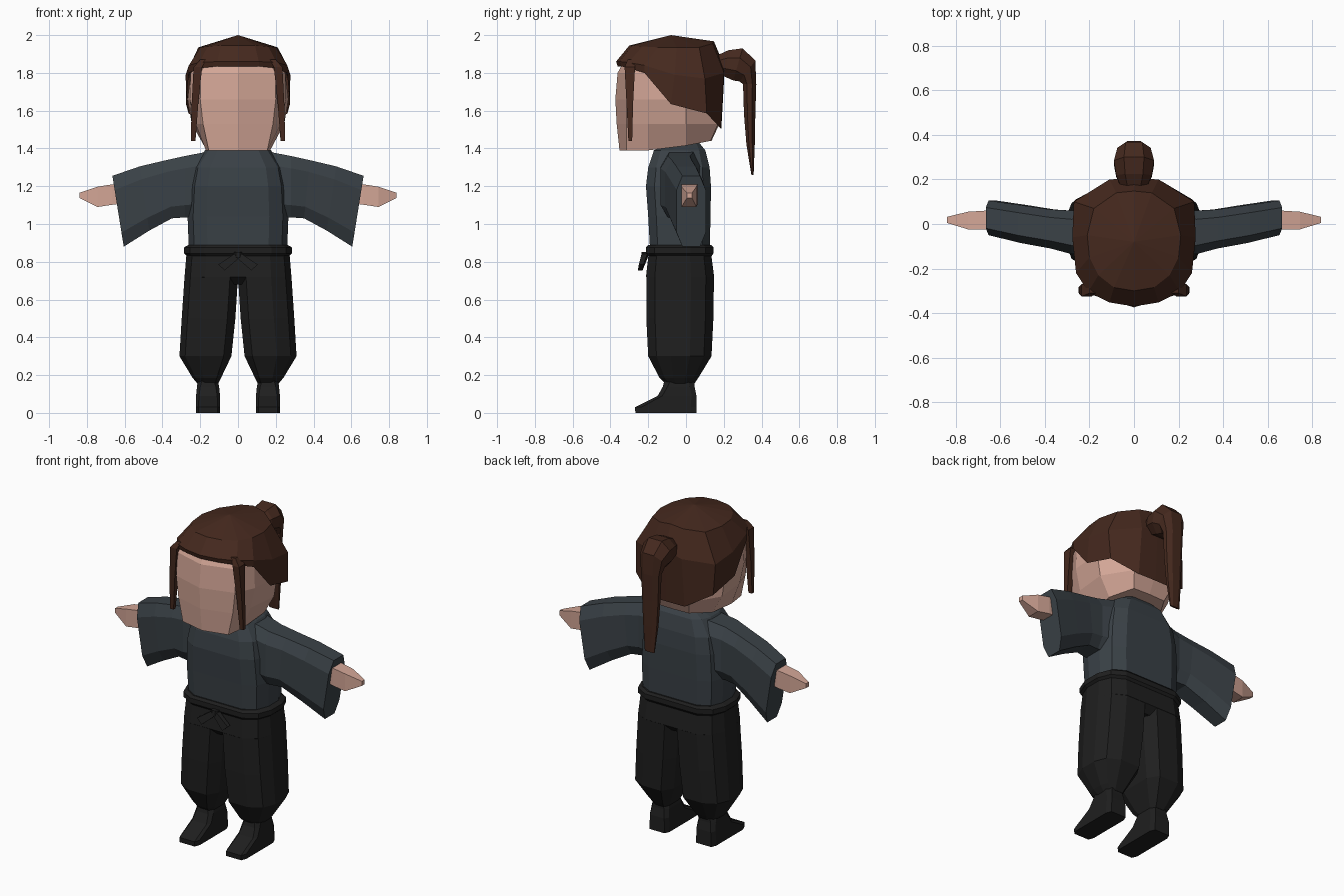
import bpy, bmesh


def material(name, rgb):
    m = bpy.data.materials.new(name)
    m.diffuse_color = (*rgb, 1)
    return m


SKIN = material("skin", (0.65, 0.38, 0.305))
HAIR = material("brown hair", (0.060, 0.022, 0.013))
SHIRT = material("slate cloth", (0.042, 0.053, 0.062))
TROUSER = material("black cloth", (0.0135, 0.0135, 0.0135))


def loft(name, rings, mat, cap_start=True, cap_end=True):
    """Skin a list of equally sized point rings with flat faces."""
    bm = bmesh.new()
    vs = [[bm.verts.new(p) for p in r] for r in rings]
    n = len(vs[0])
    for a, b in zip(vs, vs[1:]):
        for i in range(n):
            j = (i + 1) % n
            bm.faces.new((a[i], a[j], b[j], b[i]))
    if cap_start:
        bm.faces.new(vs[0][::-1])
    if cap_end:
        bm.faces.new(vs[-1])
    bmesh.ops.remove_doubles(bm, verts=bm.verts, dist=1e-5)
    bmesh.ops.recalc_face_normals(bm, faces=bm.faces)
    me = bpy.data.meshes.new(name)
    bm.to_mesh(me)
    bm.free()
    me.materials.append(mat)
    ob = bpy.data.objects.new(name, me)
    bpy.context.collection.objects.link(ob)
    return ob


def sym(half):
    """Close a half ring that starts and ends on the centre line."""
    return half + [(-x, y, z) for x, y, z in half[-2:0:-1]]


def octagon(a0, a1, b0, b1, c):
    """Rectangle with chamfered corners."""
    ca, cb = c * (a1 - a0), c * (b1 - b0)
    return [(a0 + ca, b0), (a1 - ca, b0), (a1, b0 + cb), (a1, b1 - cb),
            (a1 - ca, b1), (a0 + ca, b1), (a0, b1 - cb), (a0, b0 + cb)]


def flat_ring(x0, x1, y0, y1, z, c=0.25):
    return [(x, y, z) for x, y in octagon(x0, x1, y0, y1, c)]


OUTER = ((.62, 0), (.89, .13), (1, .36), (1, .66), (.89, .88), (.62, 1))


def body_ring(w, y0, y1, z):
    """Rounded cross-section of the trunk."""
    return sym([(u * w, y0 + v * (y1 - y0), z) for u, v in ((0, 0), *OUTER, (0, 1))])


def leg_ring(x0, x1, y0, y1, z):
    """Rounded outside, squarer inside."""
    return [(x0 + u * (x1 - x0), y0 + v * (y1 - y0), z)
            for u, v in ((0, .2), (.15, 0), *OUTER, (.15, 1), (0, .8))]


def flip(rings, s):
    return [[(s * x, y, z) for x, y, z in r] for r in rings]


def at(z, *xy):
    return sym([(x, y, z) for x, y in xy])


# Head
loft("head", [
    sym([(0, -.352, 1.39), (.155, -.315, 1.39), (.17, -.2, 1.39),
         (.18, 0, 1.415), (.11, .13, 1.44), (0, .135, 1.44)]),
    at(1.53, (0, -.367), (.185, -.315), (.225, -.2), (.245, 0), (.14, .17), (0, .177)),
    at(1.66, (0, -.374), (.2, -.315), (.255, -.2), (.267, 0), (.13, .16), (0, .17)),
    at(1.8, (0, -.362), (.197, -.305), (.25, -.2), (.25, 0), (.12, .13), (0, .13)),
    at(1.86, (0, -.33), (.17, -.28), (.19, -.2), (.19, 0), (.1, .1), (0, .1)),
], SKIN)

# Hair cap
loft("hair_cap", [
    sym([(0, -.362, 1.835), (.11, -.345, 1.835), (.2, -.3, 1.825), (.26, -.22, 1.8),
         (.275, -.08, 1.635), (.262, .11, 1.585), (.12, .185, 1.505), (0, .187, 1.505)]),
    sym([(0, -.37, 1.86), (.11, -.352, 1.86), (.205, -.305, 1.855), (.26, -.22, 1.84),
         (.277, -.06, 1.79), (.27, .1, 1.77), (.11, .2, 1.8), (0, .205, 1.83)]),
    sym([(0, -.3, 1.945), (.09, -.285, 1.945), (.16, -.23, 1.94), (.2, -.15, 1.935),
         (.21, -.05, 1.935), (.18, .07, 1.935), (.08, .14, 1.955), (0, .148, 1.967)]),
    [(0, -.08, 2.0)] * 14,
], HAIR, False, False)

# Ponytail: knot then hanging tail, each ring (y, z, half width, dy, dz)
tail = [(.17, 1.845, .06, 0, .05), (.215, 1.85, .08, .01, .07), (.275, 1.845, .09, .025, .085),
        (.325, 1.81, .075, .042, .055), (.337, 1.74, .06, .035, 0), (.337, 1.58, .054, .03, 0),
        (.342, 1.42, .046, .022, 0), (.352, 1.26, .032, .006, 0)]
loft("ponytail", [[(u * w, y + v * dy, z + v * dz) for u, v in
                   ((-1, -.4), (-.5, -1), (.5, -1), (1, -.4), (1, .4), (.5, 1), (-.5, 1), (-1, .4))]
                  for y, z, w, dy, dz in tail], HAIR)

# Shirt body
loft("shirt", [
    body_ring(.26, -.19, .125, .86),
    body_ring(.267, -.2, .13, 1.04),
    body_ring(.258, -.212, .132, 1.2),
    body_ring(.238, -.2, .125, 1.3),
    body_ring(.175, -.17, .102, 1.39),
    body_ring(.1, -.06, .07, 1.43),
], SHIRT)

# Belt
loft("belt", [body_ring(.27, -.2, .135, .83), body_ring(.287, -.213, .146, .845),
              body_ring(.287, -.213, .146, .875), body_ring(.265, -.2, .135, .888)], TROUSER)
loft("belt_knot", [flat_ring(-.018, .018, -.238, -.2, .822), flat_ring(-.022, .022, -.235, -.2, .852)],
     TROUSER)

# Trouser seat joining the legs
loft("trouser_seat", [body_ring(.27, -.17, .11, .68), body_ring(.283, -.212, .149, .72),
                      body_ring(.272, -.197, .132, .85)], TROUSER)

for s, side in ((-1, "left"), (1, "right")):
    # Belt ends
    loft(f"belt_end_{side}", flip([
        [(0, -.235, .815), (.02, -.235, .842), (.02, -.205, .842), (0, -.205, .815)],
        [(.07, -.255, .755), (.105, -.25, .785), (.105, -.225, .785), (.07, -.23, .755)]], s), TROUSER)

    # Side locks of hair
    loft(f"hair_lock_{side}", flip([
        [(x0, y0, z), (x1, y0, z), (x1, y1, z), (x0, y1, z)] for x0, x1, y0, y1, z in
        ((.17, .2, -.31, -.27, 1.87), (.19, .235, -.325, -.27, 1.83),
         (.21, .245, -.315, -.28, 1.64), (.225, .25, -.305, -.285, 1.44))], s), HAIR)

    # Sleeve: each ring leans from its bottom x to its top x
    sleeve = []
    for xb, xt, y0, y1, zb, zt in ((.17, .15, -.13, .085, 1.04, 1.385),
                                   (.28, .28, -.135, .06, 1.035, 1.36),
                                   (.35, .38, -.11, .065, 1.03, 1.338),
                                   (.47, .52, -.085, .085, .965, 1.305),
                                   (.605, .665, -.05, .105, .88, 1.255)):
        sleeve.append([(xb + (xt - xb) * (z - zb) / (zt - zb), y, z)
                       for y, z in octagon(y0, y1, zb, zt, .2)])
    loft(f"sleeve_{side}", flip(sleeve, s), SHIRT)

    # Hand, a tapering square mitt
    loft(f"hand_{side}", flip([
        [(x, y, z) for y, z in ((y0, zb), (y1, zb), (y1, zt), (y0, zt))] for x, y0, y1, zb, zt in
        ((.6, -.02, .055, 1.11, 1.2), (.665, -.025, .06, 1.102, 1.21),
         (.745, -.024, .055, 1.09, 1.197), (.84, .005, .032, 1.138, 1.165))], s), SKIN)

    # Trouser leg
    loft(f"trouser_leg_{side}", flip([
        leg_ring(0, .283, -.21, .148, .72), leg_ring(.014, .298, -.21, .145, .5),
        leg_ring(.035, .31, -.2, .135, .3),
        leg_ring(.09, .24, -.14, .065, .185), leg_ring(.105, .215, -.11, .045, .155)], s), TROUSER)

    # Boot, narrowing from sole to ankle
    loft(f"boot_{side}", flip([
        flat_ring(.095, .222, -.268, .055, 0, .1), flat_ring(.095, .222, -.27, .055, .03, .1),
        flat_ring(.095, .222, -.15, .055, .09, .12), flat_ring(.1, .217, -.122, .045, .14, .15),
        flat_ring(.107, .213, -.115, .043, .17, .2)], s), TROUSER)
